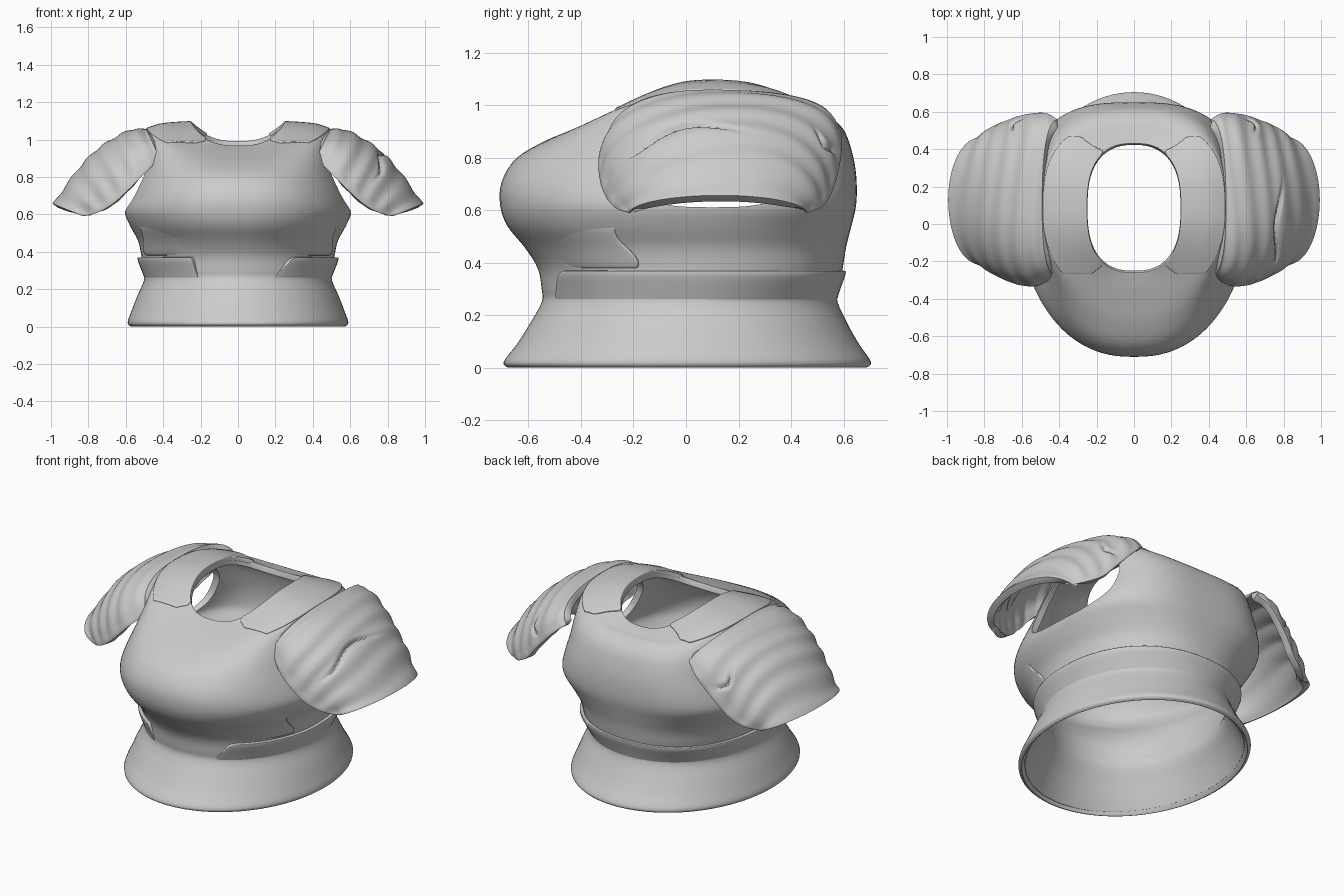
import bpy, bmesh, math
from mathutils import Vector

old = bpy.data.objects.get("Cube")
if old:
    bpy.data.objects.remove(old, do_unlink=True)

GREY = (0.6, 0.6, 0.6, 1)
steel = bpy.data.materials.new("plain_grey")
steel.use_nodes = True
steel.diffuse_color = GREY
steel.node_tree.nodes["Principled BSDF"].inputs["Base Color"].default_value = GREY


def add_object(name, bm):
    mesh = bpy.data.meshes.new(name)
    bm.to_mesh(mesh)
    bm.free()
    mesh.materials.append(steel)
    ob = bpy.data.objects.new(name, mesh)
    bpy.context.collection.objects.link(ob)
    return ob


def grid(name, rows, closed=False):
    """Skin a grid of points, given row by row."""
    bm = bmesh.new()
    vs = [[bm.verts.new(p) for p in row] for row in rows]
    n = len(rows[0])
    for a, b in zip(vs, vs[1:]):
        for j in range(n if closed else n - 1):
            k = (j + 1) % n
            bm.faces.new((a[j], a[k], b[k], b[j]))
    return add_object(name, bm)


def spline(keys, t):
    """Catmull-Rom value through key tuples, t from 0 to 1."""
    s = t * (len(keys) - 1)
    i = min(int(s), len(keys) - 2)
    f = s - i
    last = len(keys) - 1
    quad = zip(keys[max(i - 1, 0)], keys[i], keys[i + 1], keys[min(i + 2, last)])
    return [b + 0.5 * f * (c - a + f * (2*a - 5*b + 4*c - d + f * (3*(b - c) + d - a)))
            for a, b, c, d in quad]


def power(value, exponent):
    return math.copysign(abs(value) ** exponent, value)


def ring_point(ring, t, grow=0.0):
    """Point on a ring: half width, front, back, side/front/back heights, roundness, front taper."""
    rx, yf, yb, zs, zf, zb, nf, nb, taper = ring
    c, s = math.cos(t), math.sin(t)
    n, z_end, narrow, fall = (nf, zf, 1 + taper * s, 1.6) if s < 0 else (nb, zb, 1, 2.1)
    x = power(c, 2 / n) * (rx + grow) * narrow
    y = (yf + yb) / 2 + power(s, 2 / n) * ((yb - yf) / 2 + grow)
    return (x, y, zs + (z_end - zs) * abs(s) ** fall)


def ring_angle(ring, y):
    """Angle on the left side of a ring where it reaches depth y, kept clear of the middle."""
    q = (y - (ring[1] + ring[2]) / 2) / ((ring[2] - ring[1]) / 2)
    n = ring[6] if q < 0 else ring[7]
    return power(min(math.asin(min(abs(q), 1) ** (n / 2)), math.radians(58)), 1) * (1 if q > 0 else -1)


def finish(ob, thickness, bevel, cutter=None, mirror=False):
    bpy.ops.object.select_all(action='DESELECT')
    bpy.context.view_layer.objects.active = ob
    ob.select_set(True)
    if mirror:
        ob.modifiers.new("mirror", 'MIRROR').use_mirror_merge = False
    shell = ob.modifiers.new("shell", 'SOLIDIFY')
    shell.thickness = thickness
    shell.offset = -1
    edge = ob.modifiers.new("edge", 'BEVEL')
    edge.width = bevel
    edge.segments = 3
    edge.limit_method = 'ANGLE'
    edge.angle_limit = math.radians(50)
    if cutter:
        cut = ob.modifiers.new("cut", 'BOOLEAN')
        cut.object = cutter
        cut.operation = 'DIFFERENCE'
        cut.solver = 'EXACT'
    for mod in list(ob.modifiers):
        bpy.ops.object.modifier_apply(modifier=mod.name)
    bpy.ops.object.shade_smooth_by_angle(angle=math.radians(45))
    if cutter:
        bpy.data.objects.remove(cutter, do_unlink=True)


def level(rx, yf, yb, z, nf=2.0, nb=2.0, taper=0.0):
    return (rx, yf, yb, z, z, z, nf, nb, taper)


# Torso shell: flared skirt, waist, chest, shoulders and neckline
skirt = [level(.573, -.675, .685, 0), level(.59, -.695, .705, .022),
         level(.567, -.645, .66, .09), level(.54, -.6, .62, .16), level(.502, -.55, .578, .25)]
chest = [level(.509, -.55, .58, .3, 2, 2.1), level(.517, -.565, .597, .38, 2, 2.2),
         level(.535, -.615, .61, .46, 2.1, 2.3, .05), level(.578, -.68, .63, .54, 2.25, 2.5, .1),
         level(.606, -.708, .648, .62, 2.35, 2.8, .13), level(.575, -.702, .65, .71, 2.4, 3, .12)]
shoulders = [(.53, -.645, .638, .83, .8, .8, 2.35, 3.1, .09),
             (.505, -.53, .605, .96, .868, .9, 2.3, 3, .05),
             (.49, -.42, .55, 1.05, .912, .955, 2.3, 2.8, .02),
             (.42, -.345, .5, 1.073, .94, .972, 2.4, 2.7, 0),
             (.34, -.3, .46, 1.082, .955, .985, 2.5, 2.6, 0),
             (.25, -.26, .43, 1.087, .968, .992, 2.6, 2.6, 0)]
rings = skirt + chest + shoulders
SEG, ROWS = 96, 64
torso = grid("torso_shell", [
    [ring_point(spline(rings, i / ROWS), math.tau * j / SEG) for j in range(SEG)]
    for i in range(ROWS + 1)], closed=True)

# Arm openings: round above, squarer below
bm = bmesh.new()
loops = []
for x in (-1.3, 1.3):
    loop = []
    for j in range(48):
        c, s = math.cos(math.tau * j / 48), math.sin(math.tau * j / 48)
        n = 2 if s > 0 else 3
        loop.append(bm.verts.new((x, .1 + .335 * power(c, 2 / n), .815 + .203 * power(s, 2 / n))))
    bm.faces.new(loop)
    loops.append(loop)
for j in range(48):
    bm.faces.new((loops[0][j], loops[0][j - 1], loops[1][j - 1], loops[1][j]))
bmesh.ops.recalc_face_normals(bm, faces=bm.faces)
arm_holes = add_object("arm_hole_cutter", bm)
arm_holes.hide_render = True
finish(torso, .036, .012, arm_holes)

# Waist band: rises out of the waist to a lip, open at the front with slanted ends
band = [level(.496, -.543, .572, .25), level(.516, -.558, .588, .3, 2, 2.1),
        level(.535, -.576, .606, .35, 2, 2.2), level(.537, -.58, .609, .37, 2, 2.2)]
rows = []
for i in range(9):
    f = i / 8
    start = math.radians(-68 + 14 * f)
    end = math.radians(245 - 3 * f)
    rows.append([ring_point(spline(band, f), start + (end - start) * j / 80) for j in range(81)])
finish(grid("waist_band", rows), .025, .006)

# Torn flaps at the sides: grow out of the front and end in a raised edge
rows = []
for i in range(11):
    f = i / 10
    ring = spline(chest[1:4], f)
    rows.append([ring_point(ring, math.radians(-62 + (42 + 1.5 * math.sin(7 * f)) * j / 20),
                            -.006 + .024 * (j / 20) * math.sin(math.pi * (.25 + .7 * f)))
                 for j in range(21)])
finish(grid("side_flaps", rows), .015, .004, mirror=True)

# Shoulder straps lying over the torso on both sides of the neck
rows = []
for i in range(17):
    f = i / 16
    ring = spline(shoulders[2:], f)
    spread = min(1, 3 * (1 - f))
    start = ring_angle(ring, -.2 - .07 * spread)
    end = ring_angle(ring, .37 + .1 * spread)
    pts = []
    for j in range(31):
        x, y, z = ring_point(ring, start + (end - start) * j / 30)
        pts.append((x, y, z + .007 + .005 * min(1, j / 12)))
    rows.append(pts)
finish(grid("shoulder_straps", rows), .025, .007, mirror=True)

# Shoulder guards: arched plates with rolled rims, overlapping ridges and cracks
crest = [(.485, .1, 1.052), (.57, .1, 1.05), (.68, .11, .995),
         (.78, .12, .92), (.88, .13, .805), (.985, .13, .648)]
front = [(.41, -.265, .885), (.5, -.32, .8), (.59, -.32, .71),
         (.67, -.295, .64), (.75, -.255, .597), (.82, -.205, .58)]
back = [(.4, .55, .93), (.47, .585, .87), (.58, .575, .755),
        (.67, .545, .655), (.75, .51, .605), (.82, .45, .58)]


def guard_point(u, v, side):
    a = v * math.pi / 2
    top, edge = Vector(spline(crest, u)), Vector(spline(front if v < 0 else back, u))
    full = .84 + .16 * u
    drop, reach = 1 - abs(math.cos(a)) ** full, abs(math.sin(a)) ** full
    p = Vector((top.x + (edge.x - top.x) * drop, top.y + (edge.y - top.y) * reach,
                top.z + (edge.z - top.z) * drop))
    border = min(u * .6 + .02, (1 - u) * .6, (1 - abs(v)) * .55)
    rim = math.exp(-(border / .04) ** 2)
    wave = u * 5.5 + .2 * math.sin(4 * v)
    bump = .009 * math.sin(math.pi * wave) ** 2 * (1 - rim) + .015 * rim
    # Cracks run along the ridges; the long one is on the left guard only
    if side > 0:
        fade = math.exp(-((v + .25) / .35) ** 4)
        bump -= .022 * fade * math.exp(-((u - .6 - .03 * math.sin(9 * v)) / .018) ** 2)
    fade = math.exp(-((v - .72) / .12) ** 4)
    bump -= .02 * fade * math.exp(-((u - .42 - .03 * math.sin(20 * v)) / .018) ** 2)
    p += Vector((.55, .6 * math.sin(a), .65)) * bump
    return (p.x * side, p.y, p.z)


for side, label in ((1, "left"), (-1, "right")):
    rows = [[guard_point(i / 84, -1 + 2 * j / 72, side) for i in range(85)] for j in range(73)]
    if side < 0:
        rows.reverse()
    finish(grid(label + "_shoulder_guard", rows), .04, .014)
